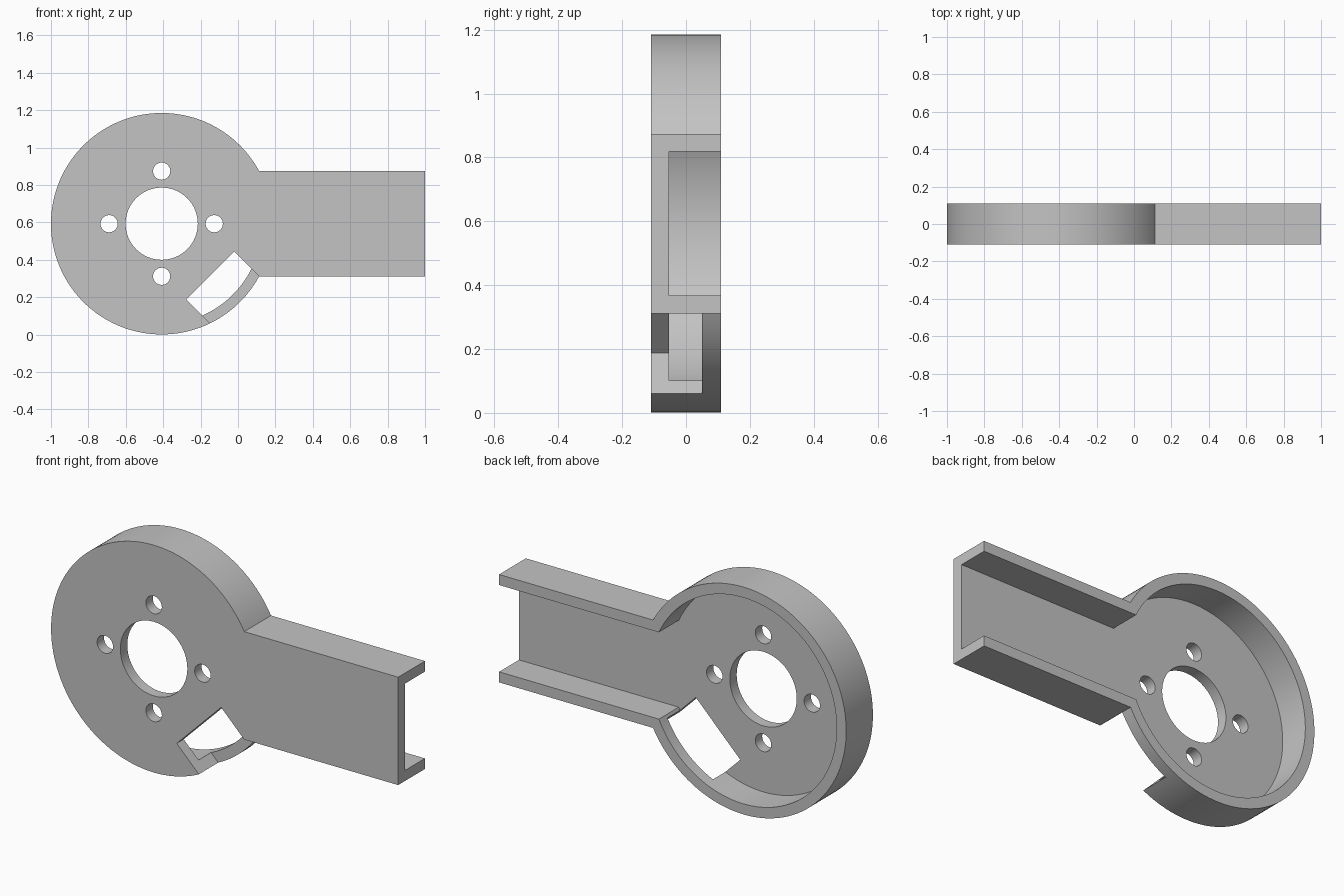
import bpy, bmesh, math
from mathutils import Matrix, Vector

if "Cube" in bpy.data.objects:
    bpy.data.objects.remove(bpy.data.objects["Cube"])

CX, CZ = -0.408, 0.593       # hub centre
RADIUS, ARM_HALF = 0.592, 0.281
WALL, HALF_DEPTH = 0.055, 0.11
FLOOR_Y = -0.053             # inner face of the front plate

grey = bpy.data.materials.new("plain grey")
grey.use_nodes = True
grey.diffuse_color = (0.55, 0.55, 0.55, 1)
grey.node_tree.nodes["Principled BSDF"].inputs["Base Color"].default_value = (0.55, 0.55, 0.55, 1)


def prism(name, outline, y0, y1):
    """Extrude an (x, z) outline from y0 to y1."""
    bm = bmesh.new()
    face = bm.faces.new([bm.verts.new((x, y0, z)) for x, z in outline])
    grown = bmesh.ops.extrude_face_region(bm, geom=[face])
    moved = [g for g in grown["geom"] if isinstance(g, bmesh.types.BMVert)]
    bmesh.ops.translate(bm, verts=moved, vec=(0, y1 - y0, 0))
    bmesh.ops.recalc_face_normals(bm, faces=bm.faces)
    mesh = bpy.data.meshes.new(name)
    bm.to_mesh(mesh)
    bm.free()
    mesh.materials.append(grey)
    obj = bpy.data.objects.new(name, mesh)
    bpy.context.collection.objects.link(obj)
    return obj


def hub_and_arm(radius, half, end, steps=128):
    """Round hub merged with a straight arm reaching x = end."""
    a = math.asin(half / radius)
    sweep = 2 * (math.pi - a)
    arc = [(CX + radius * math.cos(a + sweep * i / steps),
            CZ + radius * math.sin(a + sweep * i / steps)) for i in range(steps + 1)]
    return arc + [(end, CZ - half), (end, CZ + half)]


def circle(x, z, radius, steps):
    return [(x + radius * math.cos(math.tau * i / steps),
             z + radius * math.sin(math.tau * i / steps)) for i in range(steps)]


def cut(target, cutter):
    cutter.hide_render = True
    mod = target.modifiers.new("cut", "BOOLEAN")
    mod.operation, mod.solver, mod.object = "DIFFERENCE", "EXACT", cutter
    bpy.context.view_layer.objects.active = target
    bpy.ops.object.modifier_apply(modifier=mod.name)
    bpy.data.objects.remove(cutter)


# Solid housing, then the pocket that leaves a front plate and rim
housing = prism("motor_mount_housing", hub_and_arm(RADIUS, ARM_HALF, 1.0), -HALF_DEPTH, HALF_DEPTH)
cut(housing, prism("pocket", hub_and_arm(RADIUS - WALL, ARM_HALF - WALL, 1.2), FLOOR_Y, 0.3))

# Shaft hole and four screw holes
cut(housing, prism("shaft_hole", circle(CX, CZ, 0.193, 64), -0.3, 0.3))
for dx, dz in ((1, 0), (0, 1), (-1, 0), (0, -1)):
    cut(housing, prism("screw_hole", circle(CX + 0.281 * dx, CZ + 0.281 * dz, 0.046, 32), -0.3, 0.3))

# Diagonal slot through plate and rim, leaving a thin strip of rim at the back
turn = Matrix.Rotation(-math.pi / 4, 2)
slot = [turn @ Vector(p) + Vector((CX, CZ))
        for p in ((0.38, -0.193), (0.7, -0.193), (0.7, 0.169), (0.38, 0.169))]
cut(housing, prism("slot", slot, -0.3, 0.05))

# Smooth curved walls with crisp edges
bpy.ops.object.select_all(action="DESELECT")
housing.select_set(True)
bpy.context.view_layer.objects.active = housing
bpy.ops.object.shade_smooth_by_angle(angle=math.radians(30))
